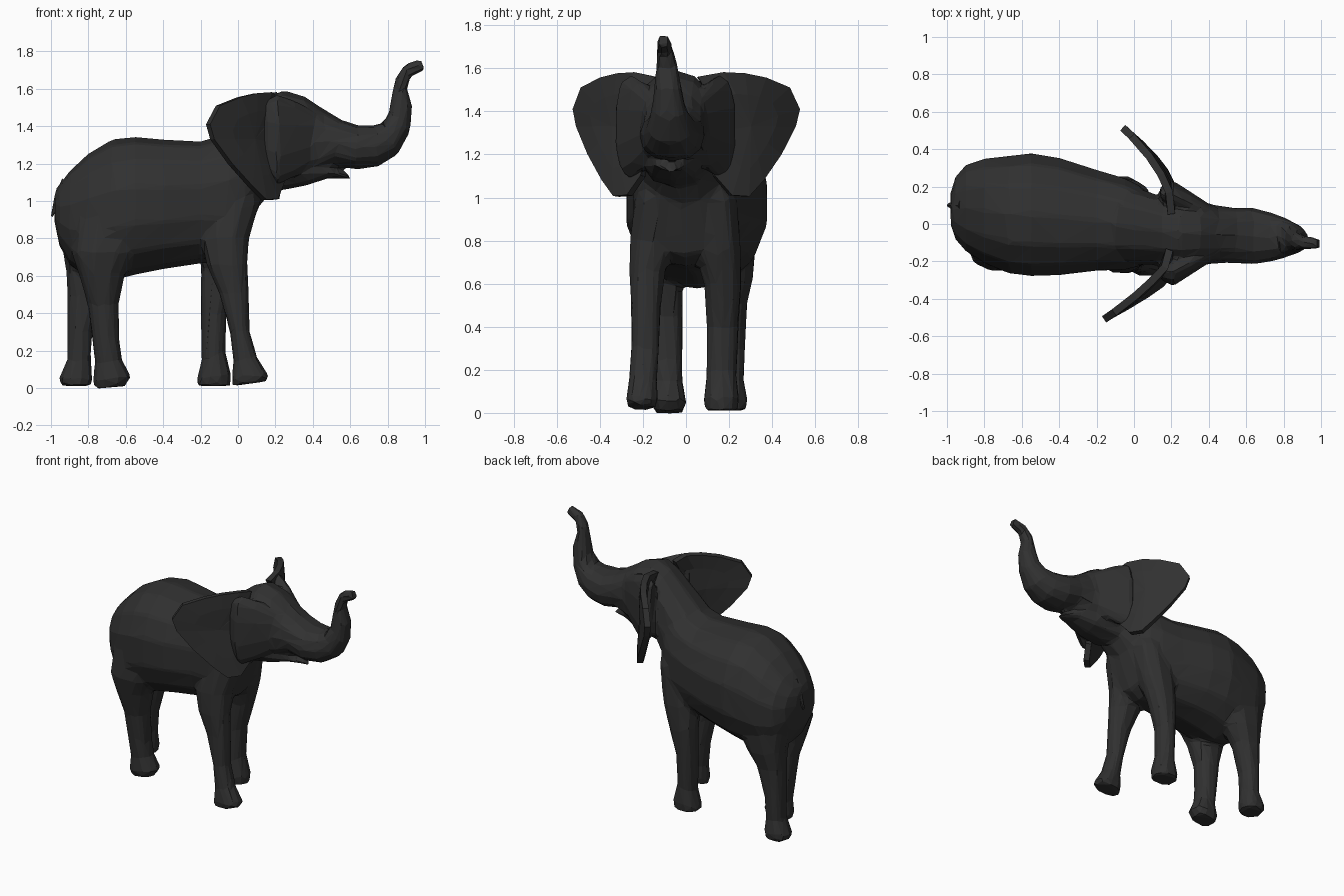
import bpy, bmesh
from math import cos, sin, tau, copysign
from mathutils import Vector

skin = bpy.data.materials.new("dark_skin")
skin.diffuse_color = (0.03, 0.03, 0.03, 1)


def finish(name, bm):
    bmesh.ops.recalc_face_normals(bm, faces=bm.faces)
    me = bpy.data.meshes.new(name)
    bm.to_mesh(me)
    bm.free()
    me.materials.append(skin)
    ob = bpy.data.objects.new(name, me)
    bpy.context.collection.objects.link(ob)
    return ob


def soft(v, p):
    return copysign(abs(v) ** p, v)


def loft(bm, rings, n=12, p=0.88):
    """Ring = (x, z) of one edge, (x, z) of the opposite edge, y centre, y half width."""
    loops = []
    for ax, az, bx, bz, yc, ry in rings:
        a, b = Vector((ax, yc, az)), Vector((bx, yc, bz))
        loops.append([bm.verts.new((a + b) / 2 + (a - b) / 2 * soft(cos(tau * i / n), p)
                                   + Vector((0, ry * soft(sin(tau * i / n), p), 0)))
                      for i in range(n)])
    for lo, hi in zip(loops, loops[1:]):
        for i in range(n):
            j = (i + 1) % n
            bm.faces.new((lo[i], lo[j], hi[j], hi[i]))
    bm.faces.new(loops[0])
    bm.faces.new(loops[-1])


body = bmesh.new()

# Torso: x, y centre, half width, bottom z, top z
torso = [(-.98, .08, .09, .88, 1.05), (-.955, .085, .17, .76, 1.09), (-.9, .085, .235, .66, 1.16),
         (-.8, .07, .285, .59, 1.255), (-.67, .05, .32, .575, 1.33), (-.55, .05, .335, .605, 1.345),
         (-.4, .04, .32, .635, 1.33), (-.2, .02, .275, .665, 1.32), (-.05, 0, .25, .68, 1.36),
         (.03, -.01, .22, .73, 1.38), (.065, -.02, .19, .83, 1.38), (.12, -.03, .14, 1.0, 1.38)]
loft(body, [(x, t, x, b, y, r) for x, y, r, b, t in torso], n=14)

# Neck, head and raised trunk
loft(body, [
    (-.15, 1.31, .02, .85, 0, .22), (0, 1.43, .12, .98, -.02, .2),
    (.15, 1.55, .18, 1.05, -.04, .18), (.24, 1.595, .26, 1.07, -.05, .18),
    (.36, 1.56, .34, 1.09, -.05, .17), (.46, 1.49, .42, 1.135, -.055, .155),
    (.55, 1.435, .51, 1.19, -.06, .15), (.64, 1.405, .63, 1.168, -.065, .152),
    (.73, 1.405, .75, 1.182, -.07, .13), (.775, 1.42, .855, 1.25, -.075, .105),
    (.805, 1.47, .92, 1.37, -.08, .078), (.82, 1.56, .935, 1.5, -.085, .062),
    (.842, 1.66, .905, 1.6, -.09, .048), (.887, 1.73, .922, 1.662, -.1, .039),
    (.98, 1.762, 1.003, 1.697, -.105, .03)])

# Cheeks flaring back into the ear roots, one each side of the head
for s in (-1, 1):
    loft(body, [(x, t, x, b, -.05 + s * d, r) for x, b, t, d, r in
                [(.43, 1.22, 1.47, .1, .04), (.31, 1.13, 1.54, .155, .065),
                 (.21, 1.08, 1.575, .205, .08), (.14, 1.16, 1.54, .21, .04)]], n=10)

# Pointed lower jaw
loft(body, [(.15, 1.22, .2, 1.05, -.05, .14), (.36, 1.22, .36, 1.08, -.06, .13),
            (.47, 1.2, .48, 1.12, -.07, .09), (.53, 1.17, .54, 1.122, -.07, .065),
            (.59, 1.145, .605, 1.115, -.07, .025)], n=8)

# Legs in a walking pose, foot to shoulder or hip: right front
loft(body, [
    (-.035, .01, .155, .035, -.205, .068), (-.035, .06, .172, .06, -.205, .078),
    (-.025, .14, .105, .16, -.2, .067), (-.045, .3, .064, .3, -.19, .067),
    (-.1, .5, .058, .5, -.185, .072), (-.17, .66, .053, .66, -.18, .087),
    (-.2, .8, .06, .8, -.15, .115), (-.18, 1, .12, 1, -.11, .13),
    (-.1, 1.15, .08, 1.15, -.07, .09)], n=10)
# Left front
loft(body, [
    (-.225, .01, -.035, .01, .165, .078), (-.22, .05, -.035, .07, .165, .086),
    (-.195, .15, -.067, .2, .165, .072), (-.2, .4, -.06, .4, .17, .077),
    (-.2, .6, 0, .6, .17, .09), (-.2, .75, .05, .75, .15, .11),
    (-.18, 1, .1, 1, .11, .13), (-.1, 1.15, .08, 1.15, .07, .09)], n=10)
# Right hind
loft(body, [
    (-.765, -.005, -.6, .01, -.08, .072), (-.78, .04, -.57, .06, -.08, .086),
    (-.765, .13, -.617, .15, -.085, .072), (-.78, .25, -.632, .25, -.09, .077),
    (-.805, .45, -.637, .45, -.1, .087), (-.85, .6, -.6, .62, -.12, .108),
    (-.89, .72, -.52, .74, -.13, .125), (-.87, .95, -.45, 1, -.09, .15),
    (-.8, 1.12, -.55, 1.12, -.06, .1)], n=10)
# Left hind
loft(body, [
    (-.945, .01, -.785, .01, .2, .078), (-.96, .05, -.775, .05, .205, .086),
    (-.915, .15, -.787, .15, .2, .071), (-.914, .3, -.777, .3, .2, .077),
    (-.914, .5, -.72, .5, .2, .087), (-.92, .62, -.64, .62, .205, .11),
    (-.95, .8, -.55, .8, .195, .135), (-.9, 1, -.5, 1, .18, .165),
    (-.8, 1.12, -.55, 1.12, .16, .1)], n=10)

# Fuse the volumes into one skin, soften the joins, then reduce to flat facets
ob = finish("body_head_and_legs", body)
m = ob.modifiers.new("fuse", "REMESH")
m.mode, m.voxel_size = "VOXEL", .014
m = ob.modifiers.new("soften", "SMOOTH")
m.factor, m.iterations = .5, 10
m = ob.modifiers.new("facets", "DECIMATE")
m.ratio = .03

# Short tail
bm = bmesh.new()
loft(bm, [(-.94, 1.12, -.90, 1.08, .1, .03), (-.98, 1.03, -.945, 1.0, .1, .025),
          (-1.0, .92, -.99, .915, .1, .008)], n=6)
finish("tail", bm)

# Ears: outline as (distance out from the head 0..1, z), bent back into space
EAR = [(-.1, 1.5), (-.2, 1.56), (.1, 1.58), (.35, 1.575), (.6, 1.555), (.88, 1.51), (1, 1.41),
       (.95, 1.33), (.78, 1.2), (.57, 1.08), (.4, 1.005), (.2, 1.01), (0, 1.1), (-.1, 1.3)]


def ear(name, y0, y1, x0, x1, bend, tilt):
    bm = bmesh.new()
    cu, cz = .42, 1.33

    def point(u, z, cup=0):
        x = x0 + (x1 - x0) * ((1 - bend) * u + bend * u * abs(u)) * (u > 0) \
            + max(0, 1.3 - z) * tilt
        return bm.verts.new((x + cup, y0 + (y1 - y0) * u, z))
    outer = [point(u, z) for u, z in EAR]
    inner = [point(cu + (u - cu) * .55, cz + (z - cz) * .6, .01) for u, z in EAR]
    mid = point(cu, cz, .01)
    for i in range(len(EAR)):
        j = (i + 1) % len(EAR)
        bm.faces.new((outer[i], outer[j], inner[j], inner[i]))
        bm.faces.new((inner[i], inner[j], mid))
    ob = finish(name, bm)
    mod = ob.modifiers.new("thickness", "SOLIDIFY")
    mod.thickness, mod.offset = .04, 0


ear("right_ear", -.2, -.51, .19, -.16, .3, .22)
ear("left_ear", .13, .515, .2, -.06, .6, .1)
